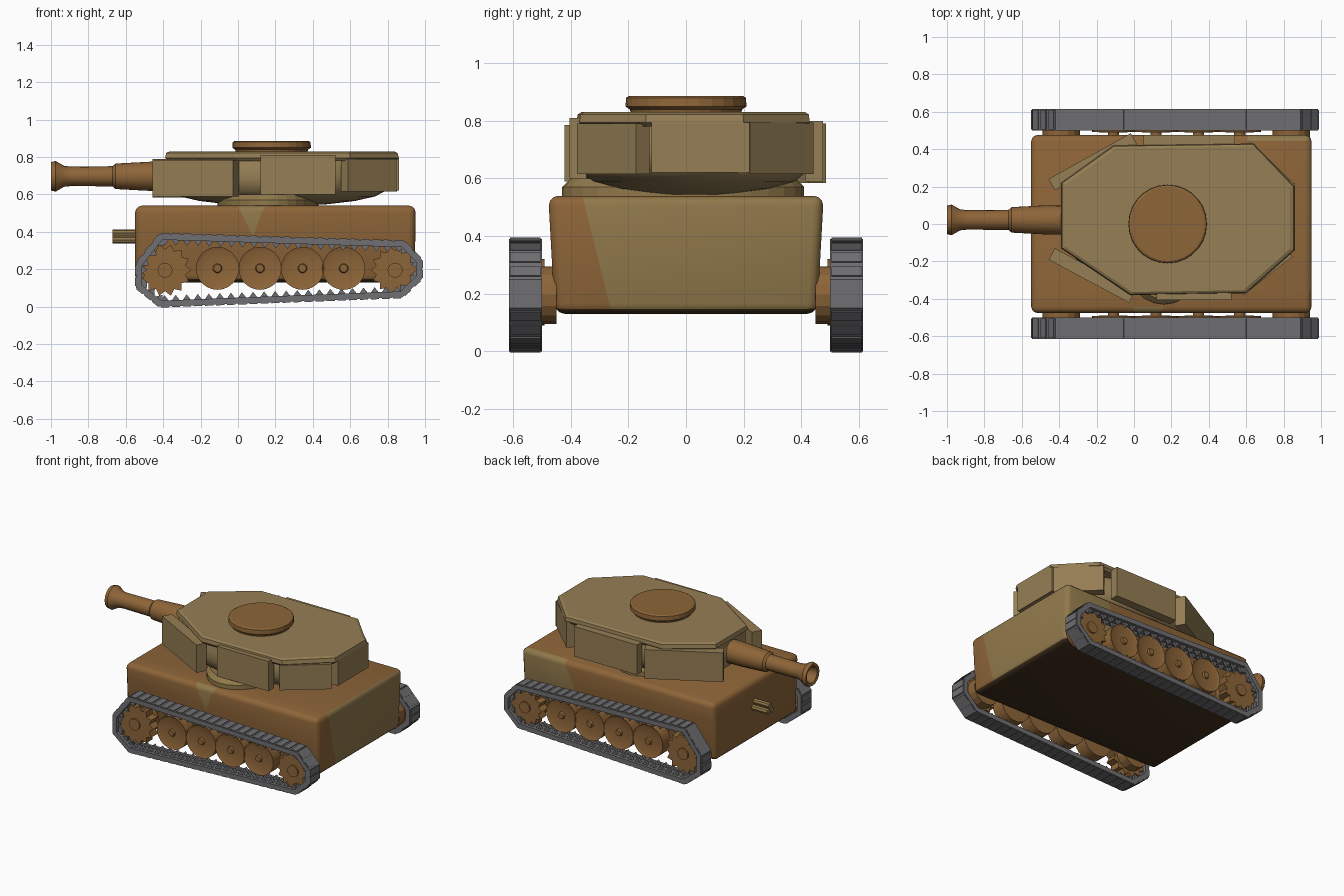
import bpy, bmesh, math
from mathutils import Vector, Matrix

if "Cube" in bpy.data.objects:
    bpy.data.objects.remove(bpy.data.objects["Cube"])


def material(name, rgb):
    m = bpy.data.materials.new(name)
    m.diffuse_color = (*rgb, 1)
    m.use_nodes = True
    m.node_tree.nodes["Principled BSDF"].inputs["Base Color"].default_value = m.diffuse_color
    return m


BROWN = material("brown_paint", (0.27, 0.13, 0.04))
OLIVE = material("olive_paint", (0.28, 0.19, 0.07))
TAN = material("tan_paint", (0.30, 0.21, 0.09))
DARK = material("dark_underside", (0.05, 0.028, 0.012))
STEEL = material("track_steel", (0.16, 0.16, 0.17))


def finish(bm, name, mats, angle=None):
    bmesh.ops.recalc_face_normals(bm, faces=bm.faces)
    me = bpy.data.meshes.new(name)
    bm.to_mesh(me)
    bm.free()
    for m in mats:
        me.materials.append(m)
    ob = bpy.data.objects.new(name, me)
    bpy.context.collection.objects.link(ob)
    if angle:
        me.polygons.foreach_set("use_smooth", [True] * len(me.polygons))
        me.set_sharp_from_angle(angle=math.radians(angle))
    return ob


def loft(rings, bm=None):
    """Skin equal-length point rings and cap both ends."""
    bm = bm or bmesh.new()
    vs = [[bm.verts.new(p) for p in r] for r in rings]
    n = len(vs[0])
    for a, b in zip(vs, vs[1:]):
        for i in range(n):
            bm.faces.new((a[i], a[(i + 1) % n], b[(i + 1) % n], b[i]))
    bm.faces.new(vs[0][::-1])
    bm.faces.new(vs[-1])
    return bm


def ellipse(cx, cy, rx, ry, n=32):
    return [(cx + rx * math.cos(2 * math.pi * i / n),
             cy + ry * math.sin(2 * math.pi * i / n)) for i in range(n)]


def stack_z(layers):
    return loft([[(x, y, z) for x, y in pts] for z, pts in layers])


def lathe_x(profile, y, z, n=16, bm=None):
    return loft([[(x, a, b) for a, b in ellipse(y, z, r, r, n)] for x, r in profile], bm)


def stack_y(layers, bm=None):
    return loft([[(x, y, z) for x, z in pts] for y, pts in layers], bm)


def box(bm, size, matrix):
    bmesh.ops.create_cube(bm, size=1, matrix=matrix @ Matrix.Diagonal((*size, 1)))


# Hull: tapered rounded box with painted patches
def rect(x0, x1, w):
    return [(x0, -w), (x1, -w), (x1, w), (x0, w)]


bm = stack_z([(0.13, rect(-0.55, 0.945, 0.455)), (0.54, rect(-0.55, 0.95, 0.478))])
bmesh.ops.bevel(bm, geom=bm.edges[:], offset=0.035, segments=3, profile=0.5, affect='EDGES')
for co, no in (((-0.05, 0, 0.54), (1, 0.1, 0.5)), ((0.38, 0, 0.54), (1, -0.5, -0.4)),
               ((0.9, -0.3, 0.3), (0, 1, 0.25)), ((0.3, 0, 0.39), (0.05, 0, 1))):
    bmesh.ops.bisect_plane(bm, geom=bm.verts[:] + bm.edges[:] + bm.faces[:],
                           plane_co=co, plane_no=no)
bm.normal_update()
for f in bm.faces:
    c = f.calc_center_median()
    if c.z < 0.15:
        f.material_index = 2
    elif c.x > 0.9 and c.y > -0.3 and c.z < 0.53:
        f.material_index = 1
    elif c.y > 0.3 and c.x > 0.3:
        f.material_index = 1
    elif c.y < -0.44 and 0 < c.x < 0.36 and c.z > 0.39:
        f.material_index = 1
finish(bm, "hull", [BROWN, OLIVE, DARK], 35)

# Hull machine gun: cluster of short tubes
bm = bmesh.new()
for dy, dz in ((-0.02, -0.018), (0.02, -0.018), (0, 0.018)):
    lathe_x([(-0.54, 0.02), (-0.67, 0.02)], 0.02 + dy, 0.375 + dz, 8, bm)
finish(bm, "hull_gun", [OLIVE])

# Running gear, both sides
PATH = [(-0.545, 0.23), (-0.42, 0.39), (0.89, 0.35), (0.985, 0.25),
        (0.985, 0.15), (0.88, 0.05), (-0.42, 0.0), (-0.545, 0.10)]


def inset(path, d):
    """Mitred inward offset of a clockwise loop."""
    out = []
    n = len(path)
    for i in range(n):
        p, a, b = (Vector(path[j % n]) for j in (i, i - 1, i + 1))
        u, v = (p - a).normalized(), (b - p).normalized()
        n1, n2 = Vector((u.y, -u.x)), Vector((v.y, -v.x))
        out.append(p + (n1 + n2) * d / (1 + n1.dot(n2)))
    return out


def gear(cx, cz, r0, r1, teeth):
    pts = []
    for i in range(teeth * 2):
        r, a = (r1, r0)[i % 2], math.pi * i / teeth
        pts.append((cx + r * math.cos(a), cz + r * math.sin(a)))
    return pts


for s, side in ((-1, "right"), (1, "left")):
    # Track band
    bm = bmesh.new()
    inner = inset(PATH, 0.032)
    loops = [[bm.verts.new((p[0], s * y, p[1])) for p in pts]
             for y, pts in ((0.5, PATH), (0.615, PATH), (0.615, inner), (0.5, inner))]
    for k in range(4):
        a, b = loops[k], loops[(k + 1) % 4]
        for i in range(8):
            j = (i + 1) % 8
            bm.faces.new((a[i], a[j], b[j], b[i]))
    # Guide teeth on the inside, link pads on the outside
    for i in range(8):
        a, b = Vector(PATH[i]), Vector(PATH[(i + 1) % 8])
        d = (b - a).normalized()
        nrm = Vector((d.y, -d.x))
        count = max(2, round((b - a).length / 0.06))
        for k in range(count):
            c = a.lerp(b, (k + 0.5) / count)
            q = c + nrm * 0.03
            tri = [q - d * 0.022, q + d * 0.022, q + nrm * 0.03]
            for y in (0.525, 0.575):
                stack_y([(s * y, tri), (s * (y + 0.02), tri)], bm)
            m = c + nrm * 0.006
            pad = [m - d * 0.022, m + d * 0.022,
                   m + d * 0.022 - nrm * 0.011, m - d * 0.022 - nrm * 0.011]
            stack_y([(s * 0.505, pad), (s * 0.61, pad)], bm)
    finish(bm, side + "_track", [STEEL])

    # Road wheels with small hub caps
    for i, x in enumerate((-0.11, 0.118, 0.345, 0.565)):
        w = lambda r: ellipse(x, 0.205, r, r, 24)
        bm = stack_y([(s * 0.46, w(0.03)), (s * 0.49, w(0.03)), (s * 0.491, w(0.115)),
                      (s * 0.58, w(0.115)), (s * 0.572, w(0.095)), (s * 0.572, w(0.025)),
                      (s * 0.585, w(0.02))])
        finish(bm, f"{side}_road_wheel_{i + 1}", [BROWN], 30)

    # Toothed drive wheel and idler, with hub drum to the hull
    for name, x, z, r in (("drive_wheel", -0.39, 0.195, 0.14), ("idler_wheel", 0.84, 0.195, 0.13)):
        bm = stack_y([(s * 0.515, gear(x, z, r * 0.8, r, 14)),
                      (s * 0.585, gear(x, z, r * 0.8, r, 14))])
        for y0, y1, k in ((0.45, 0.52, 0.1), (0.58, 0.595, 0.04)):
            stack_y([(s * y0, ellipse(x, z, k, k, 16)), (s * y1, ellipse(x, z, k, k, 16))], bm)
        finish(bm, f"{side}_{name}", [BROWN])

# Turret ring and rounded turret body
ring = lambda k: ellipse(0.16, -0.01, 0.27 * k, 0.42 * k)
finish(stack_z([(0.53, ring(1)), (0.57, ring(1)), (0.60, ring(0.93))]), "turret_ring", [OLIVE])
body = lambda k: ellipse(0.21, 0.025, 0.61 * k, 0.41 * k)
finish(stack_z([(0.545, body(0.4)), (0.565, body(0.68)), (0.59, body(0.86)), (0.62, body(0.95)),
                (0.68, body(1)), (0.74, body(0.98)), (0.80, body(0.94))]),
       "turret_body", [TAN], 40)

# Roof plate
ROOF = [(-0.39, 0.22), (-0.11, 0.42), (0.64, 0.43), (0.86, 0.20),
        (0.86, -0.14), (0.60, -0.37), (-0.02, -0.38), (-0.39, -0.13)]
mid = Vector((0.22, 0.025))
shrink = lambda k: [tuple(mid + (Vector(p) - mid) * k) for p in ROOF]
finish(stack_z([(0.78, shrink(0.97)), (0.795, shrink(1)), (0.822, shrink(0.99)),
                (0.83, shrink(0.96))]), "turret_roof", [TAN])

# Bolted armour panels: start, end, bottom, top, thickness
PANELS = [((-0.44, -0.16), (-0.01, -0.39), 0.59, 0.785, 0.07),
          ((0.12, -0.375), (0.52, -0.375), 0.60, 0.81, 0.06),
          ((0.57, -0.355), (0.83, -0.15), 0.615, 0.79, 0.06),
          ((0.835, -0.12), (0.835, 0.22), 0.62, 0.795, 0.05),
          ((0.60, 0.42), (0.83, 0.20), 0.615, 0.795, 0.06),
          ((0.05, 0.445), (0.54, 0.445), 0.59, 0.80, 0.06),
          ((-0.44, 0.21), (0.0, 0.455), 0.585, 0.79, 0.07)]
for i, (a, b, z0, z1, t) in enumerate(PANELS):
    a, b = Vector(a), Vector(b)
    d, c = b - a, (a + b) / 2
    bm = bmesh.new()
    box(bm, (d.length, t, z1 - z0), Matrix.Translation((c.x, c.y, (z0 + z1) / 2))
        @ Matrix.Rotation(math.atan2(d.y, d.x), 4, 'Z'))
    finish(bm, f"armour_panel_{i + 1}", [TAN])

# Gun mantlet block
bm = bmesh.new()
box(bm, (0.35, 0.32, 0.18), Matrix.Translation((-0.2, 0.035, 0.70)))
finish(bm, "mantlet", [TAN])

# Gun barrel with stepped sleeve and hollow flared muzzle
finish(lathe_x([(-0.36, 0.08), (-0.47, 0.078), (-0.655, 0.068), (-0.67, 0.054), (-0.89, 0.052),
                (-0.93, 0.056), (-0.975, 0.082), (-1.0, 0.076), (-0.995, 0.058),
                (-0.90, 0.035)], 0.022, 0.697, 16), "gun_barrel", [BROWN], 30)

# Commander hatch
hatch = lambda r: ellipse(0.18, 0.0, r, r, 28)
finish(stack_z([(0.82, hatch(0.19)), (0.84, hatch(0.195)), (0.85, hatch(0.21)),
                (0.88, hatch(0.208)), (0.886, hatch(0.198))]), "hatch", [BROWN])
